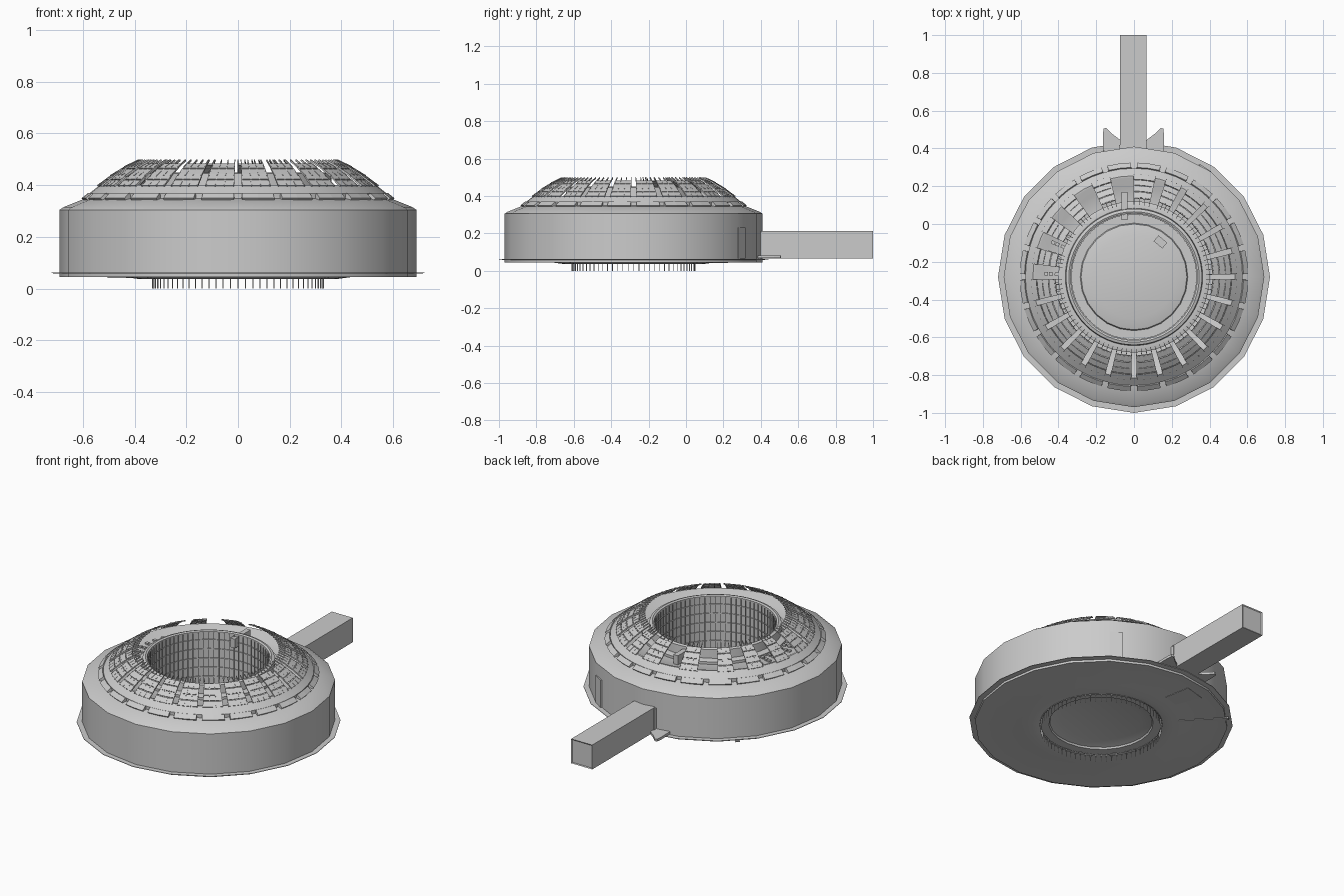
import bpy, bmesh
from math import sin, cos, pi, radians
from mathutils import Vector, Matrix

if "Cube" in bpy.data.objects:
    bpy.data.objects.remove(bpy.data.objects["Cube"])

CY = -0.28  # centre of the round body in y


def finish(name, bm, smooth=False):
    bmesh.ops.recalc_face_normals(bm, faces=bm.faces)
    me = bpy.data.meshes.new(name)
    bm.to_mesh(me)
    bm.free()
    ob = bpy.data.objects.new(name, me)
    bpy.context.collection.objects.link(ob)
    if smooth:
        bpy.ops.object.select_all(action='DESELECT')
        ob.select_set(True)
        bpy.context.view_layer.objects.active = ob
        bpy.ops.object.shade_smooth_by_angle(angle=radians(30))
    return ob


def pol(r, a, z):
    return Vector((r * cos(a), CY + r * sin(a), z))


def lathe(name, profile, n, smooth=True):
    """Spin an (r, z) profile around the body axis; r = 0 makes a cap."""
    bm = bmesh.new()
    rings = []
    for r, z in profile:
        if r == 0:
            rings.append([bm.verts.new((0, CY, z))] * n)
        else:
            rings.append([bm.verts.new(pol(r, 2 * pi * i / n, z)) for i in range(n)])
    for a, b in zip(rings, rings[1:]):
        for i in range(n):
            j = (i + 1) % n
            vs = list(dict.fromkeys((a[i], a[j], b[j], b[i])))
            bm.faces.new(vs)
    return finish(name, bm, smooth)


def hexa(bm, low, high):
    """Closed block between two matching quads."""
    a = [bm.verts.new(p) for p in low]
    b = [bm.verts.new(p) for p in high]
    bm.faces.new(a)
    bm.faces.new(b[::-1])
    for i in range(4):
        j = (i + 1) % 4
        bm.faces.new((a[i], a[j], b[j], b[i]))


def sector(bm, p0, p1, a0, a1, t):
    """Block on a cone from p0 = (r, z) to p1, spanning angles a0..a1, thickness t."""
    q = [pol(p0[0], a0, p0[1]), pol(p0[0], a1, p0[1]),
         pol(p1[0], a1, p1[1]), pol(p1[0], a0, p1[1])]
    n = (q[1] - q[0]).cross(q[3] - q[0]).normalized() * t
    hexa(bm, [p - n for p in q], q)


def box(bm, lo, hi, rot=0.0):
    c = (Vector(lo) + Vector(hi)) / 2
    d = Vector(hi) - Vector(lo)
    m = Matrix.Translation(c) @ Matrix.Rotation(rot, 4, 'Z') @ Matrix.Diagonal((*d, 1))
    bmesh.ops.create_cube(bm, size=1, matrix=m)


# faceted outer wall, underside and sloping shoulder
lathe("outer_wall", [(0.33, 0.045), (0.38, 0.037), (0.44, 0.045), (0.69, 0.045),
                     (0.69, 0.305), (0.675, 0.315), (0.60, 0.345), (0.56, 0.352)], 20)
lathe("base_flange", [(0.69, 0.058), (0.72, 0.060), (0.72, 0.063), (0.69, 0.063)], 20)

# upper collar, inner deck and the rim of the well
lathe("upper_collar", [(0.575, 0.345), (0.575, 0.368), (0.535, 0.40), (0.525, 0.40),
                       (0.48, 0.375), (0.375, 0.375)], 48)
lathe("well_wall", [(0.365, 0.375), (0.360, 0.445), (0.345, 0.45), (0.335, 0.445),
                    (0.335, 0.04)], 64)
lathe("well_step", [(0.40, 0.375), (0.40, 0.39), (0.385, 0.395), (0.36, 0.395)], 64)

# dished floor of the well
lathe("well_floor", [(0.335, 0.05), (0.285, 0.05), (0.28, 0.06), (0.22, 0.075), (0, 0.075)], 24)

# hanging pins under the well and vertical bars on its inner face
bm = bmesh.new()
for i in range(72):
    a = 2 * pi * i / 72
    sector(bm, (0.332, 0.0), (0.332, 0.045), a - 0.004, a + 0.004, 0.004)
    sector(bm, (0.331, 0.06), (0.331, 0.44), a - 0.004, a + 0.004, 0.004)
finish("well_bars", bm)
for k in range(6):
    z = 0.12 + 0.055 * k
    lathe("well_hoop_%d" % k, [(0.335, z), (0.330, z), (0.330, z + 0.004), (0.335, z + 0.004)], 64)

# ring of raised blocks around the collar
bm = bmesh.new()
for i in range(24):
    c = 2 * pi * (i + 0.5) / 24
    for s in (-1, 1):
        a0, a1 = sorted((c, c + s * radians(6)))
        sector(bm, (0.605, 0.350), (0.580, 0.370), a0, a1, 0.02)
finish("collar_blocks", bm)

# sloping lattice panels: sheets in rows with long ribs between them
LOW, HIGH = Vector((0.545, 0.398)), Vector((0.385, 0.50))


def on_slope(t):
    p = LOW.lerp(HIGH, t)
    bulge = 0.006 * sin(pi * t)
    return (p.x + bulge * 0.5, p.y + bulge)


# even spacing at the front and sides, wider gaps at the back left
panels = [(187.5 + 15 * i, 5.7) for i in range(16)]
panels += [(67, 4.5), (84, 6), (109, 5.3), (131, 4.5), (149, 4.5), (168, 4.5)]
sheets, ribs = bmesh.new(), bmesh.new()
for deg, wide in panels:
    c, half = radians(deg), radians(wide)
    for col in range(3):
        a0 = c - half + col * half * 2 / 3 + 0.004
        a1 = a0 + half * 2 / 3 - 0.008
        for row in range(4):
            t0 = row * 0.2 + 0.01
            sector(sheets, on_slope(t0), on_slope(t0 + 0.175), a0, a1, 0.003)
    for k in range(4):
        a = c - half + k * half * 2 / 3
        for t0, t1 in ((0, 0.33), (0.33, 0.66), (0.66, 1)):
            p, q = on_slope(t0), on_slope(t1)
            sector(ribs, (p[0], p[1] + 0.002), (q[0], q[1]), a - 0.004, a + 0.004, 0.007)
    for t in (0.39, 0.78):
        sector(ribs, on_slope(t), on_slope(t + 0.02), c - half, c + half, 0.006)
finish("lattice_sheets", sheets)
finish("lattice_ribs", ribs)

# small studs on the inner deck at the left
bm = bmesh.new()
for i in range(9):
    for r in (0.41, 0.44, 0.465):
        a = radians(150 + i * 7)
        sector(bm, (r + 0.01, 0.384), (r - 0.01, 0.384), a - 0.02, a + 0.02, 0.012)
finish("deck_studs", bm)

# square access arm with a shallow recessed end
bm = bmesh.new()
box(bm, (-0.075, 0.40, 0.065), (0.065, 1.0, 0.212))
bm.faces.ensure_lookup_table()
end = max(bm.faces, key=lambda f: f.calc_center_median().y)
bmesh.ops.inset_region(bm, faces=[end], thickness=0.008)
bmesh.ops.translate(bm, verts=end.verts, vec=(0, -0.004, 0))
finish("access_arm", bm)
bm = bmesh.new()
box(bm, (-0.08, 0.37, 0.066), (0.07, 0.418, 0.205))
finish("arm_collar", bm)

# pointed gussets beside the arm
bm = bmesh.new()
outline = [(0.07, 0.39), (0.16, 0.385), (0.162, 0.47), (0.158, 0.505), (0.145, 0.508),
           (0.11, 0.475), (0.07, 0.445)]
for s in (-1, 1):
    f = bm.faces.new([bm.verts.new((s * x - 0.003, y, 0.067)) for x, y in outline])
    top = bmesh.ops.extrude_face_region(bm, geom=[f])
    bmesh.ops.translate(bm, verts=[v for v in top["geom"] if isinstance(v, bmesh.types.BMVert)],
                        vec=(0, 0, 0.015))
finish("arm_gussets", bm)

# wall hatch, underside rail and fittings at the well rim
bm = bmesh.new()
sector(bm, (0.692, 0.065), (0.692, 0.23), radians(54), radians(60), 0.008)
finish("wall_hatch", bm)
bm = bmesh.new()
sector(bm, (0.70, 0.042), (0.38, 0.042), radians(134), radians(136), -0.008)
sector(bm, (0.62, 0.043), (0.46, 0.043), radians(100), radians(112), -0.004)
finish("underside_rail", bm)
bm = bmesh.new()
box(bm, (0.11, -0.115, 0.075), (0.17, -0.075, 0.10), radians(-40))
box(bm, (-0.065, 0.02, 0.375), (-0.035, 0.17, 0.43))
finish("well_fittings", bm)
